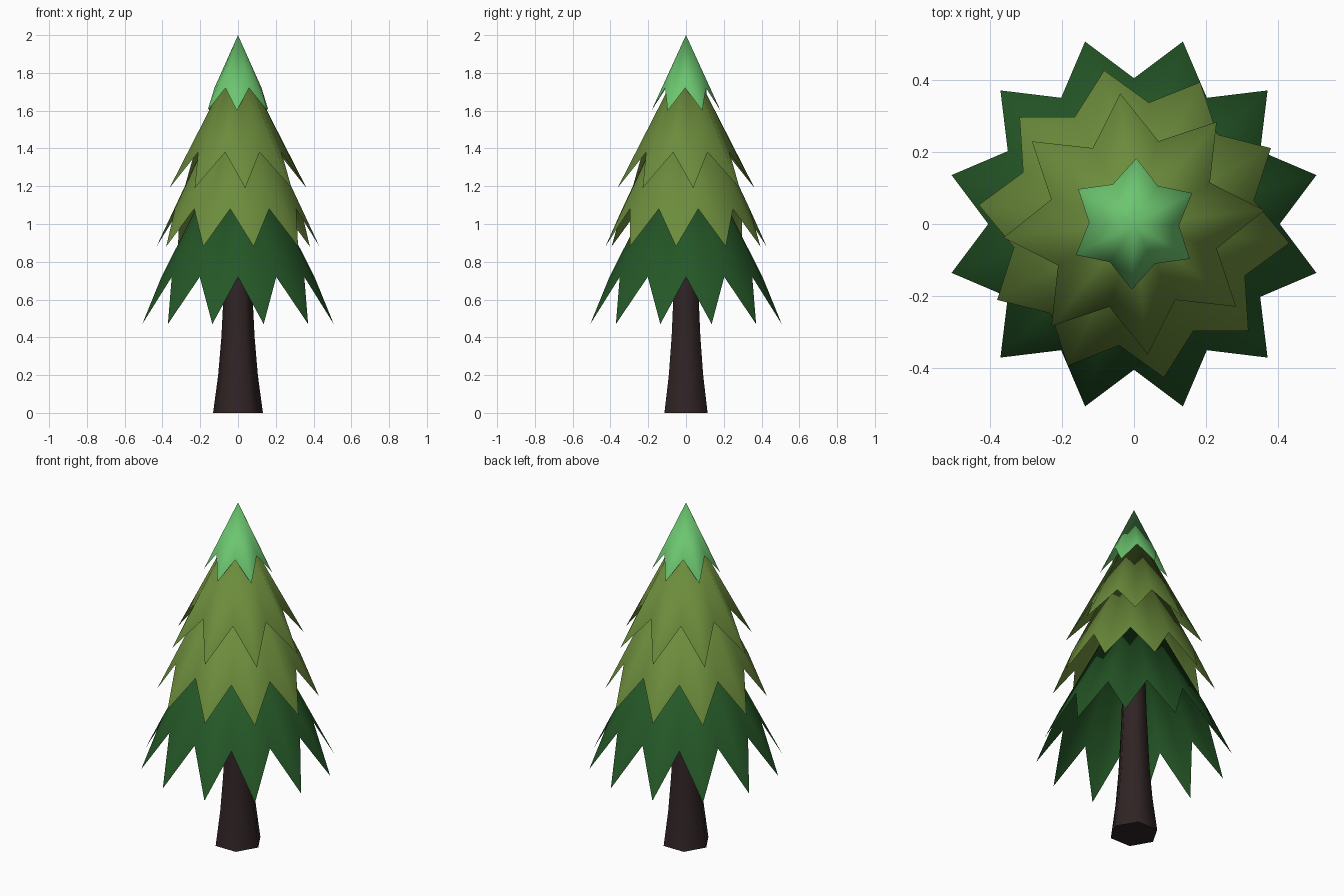
import bpy, bmesh, math

if "Cube" in bpy.data.objects:
    bpy.data.objects.remove(bpy.data.objects["Cube"])


def material(name, rgb):
    m = bpy.data.materials.new(name)
    m.diffuse_color = (*rgb, 1)
    m.use_nodes = True
    m.node_tree.nodes["Principled BSDF"].inputs["Base Color"].default_value = m.diffuse_color
    return m


BARK = material("dark bark", (0.030, 0.0175, 0.018))
DARK = material("dark green", (0.018, 0.095, 0.020))
OLIVE = material("olive green", (0.150, 0.262, 0.045))
LIGHT = material("light green", (0.150, 0.560, 0.160))


def polar(r, degrees, z):
    a = math.radians(degrees)
    return (r * math.cos(a), r * math.sin(a), z)


def finish(bm, name, mat, angle):
    bmesh.ops.recalc_face_normals(bm, faces=bm.faces)
    me = bpy.data.meshes.new(name)
    bm.to_mesh(me)
    bm.free()
    me.materials.append(mat)
    ob = bpy.data.objects.new(name, me)
    bpy.context.collection.objects.link(ob)
    bpy.ops.object.select_all(action='DESELECT')
    ob.select_set(True)
    bpy.context.view_layer.objects.active = ob
    bpy.ops.object.shade_smooth_by_angle(angle=math.radians(angle))
    return ob


def tier(name, mat, points, turn, tip, valley, apex_z):
    """Open cone whose rim zigzags between (radius, z) tips and valleys."""
    bm = bmesh.new()
    apex = bm.verts.new((0, 0, apex_z))
    step = 180 / points
    rim = [bm.verts.new(polar(*(lambda p: (p[0], turn + i * step, p[1]))(valley if i % 2 else tip)))
           for i in range(points * 2)]
    for i, v in enumerate(rim):
        bm.faces.new((apex, v, rim[(i + 1) % len(rim)]))
    return finish(bm, name, mat, 80)


# Branch tiers, bottom to top
tier("bottom_branches", DARK, 12, 15, (0.525, 0.47), (0.405, 0.72), 1.52)
tier("lower_branches", OLIVE, 10, -7, (0.435, 0.88), (0.34, 1.08), 1.80)
tier("upper_branches", OLIVE, 8, 6, (0.365, 1.19), (0.24, 1.38), 1.90)
tier("tree_top", LIGHT, 6, 28, (0.183, 1.60), (0.125, 1.72), 2.00)

# Six-sided trunk flaring at the base
bm = bmesh.new()
rings = [[bm.verts.new(polar(r, 60 * i, z)) for i in range(6)]
         for r, z in ((0.132, 0), (0.105, 0.2), (0.088, 0.4), (0.072, 0.72), (0.06, 1.1))]
for lo, hi in zip(rings, rings[1:]):
    for i in range(6):
        j = (i + 1) % 6
        bm.faces.new((lo[i], lo[j], hi[j], hi[i]))
bm.faces.new(rings[0])
bm.faces.new(rings[-1])
finish(bm, "trunk", BARK, 70)
